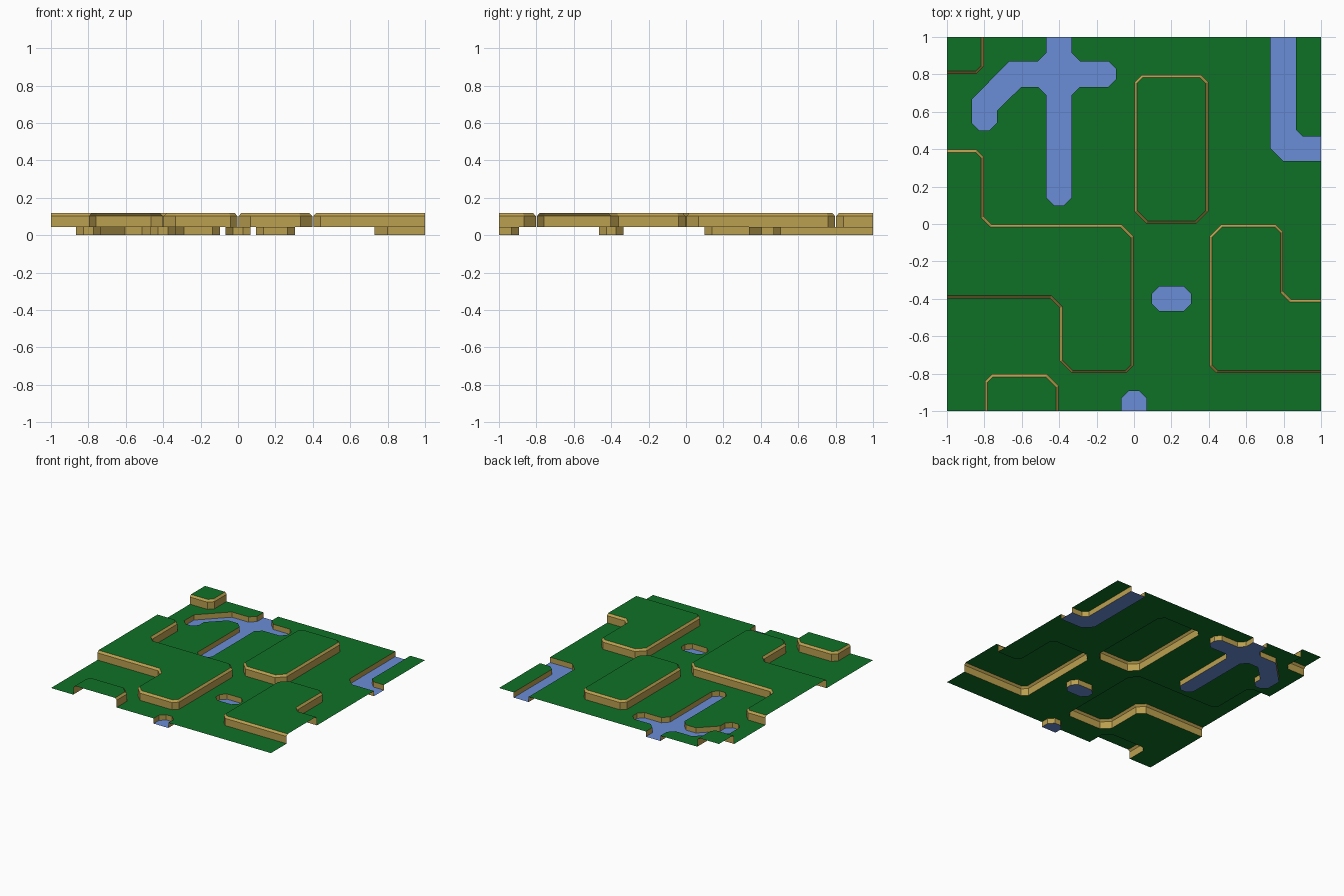
import bpy, bmesh
from mathutils import Vector
from mathutils.geometry import delaunay_2d_cdt, intersect_point_tri_2d

if "Cube" in bpy.data.objects:
    bpy.data.objects.remove(bpy.data.objects["Cube"])

WATER_Z, GROUND_Z, WALL_Z, TOP_Z = 0.0, 0.043, 0.102, 0.118


def material(name, rgb):
    m = bpy.data.materials.new(name)
    m.diffuse_color = (*rgb, 1)
    m.use_nodes = True
    m.node_tree.nodes["Principled BSDF"].inputs["Base Color"].default_value = m.diffuse_color
    return m


GREEN = material("grass green", (0.005, 0.165, 0.019))
BLUE = material("water blue", (0.145, 0.27, 0.68))
TAN = material("cliff tan", (0.50, 0.35, 0.08))


def outline(corners):
    """Counter-clockwise corners (x, y[, cut]) -> polygon with cut corners."""
    pts, n = [], len(corners)
    for i, c in enumerate(corners):
        p = Vector(c[:2])
        if len(c) < 3:
            pts.append(p)
            continue
        for q in (corners[i - 1], corners[(i + 1) % n]):
            pts.append(p + (Vector(q[:2]) - p).normalized() * c[2])
    return pts


def on_border(a, b):
    return any(abs(a[k] - b[k]) < 1e-5 and abs(abs(a[k]) - 1) < 1e-5 for k in (0, 1))


def inset(pts, d):
    """Move every edge inwards, except those on the tile border."""
    n, out = len(pts), []

    def line(i):
        a, b = pts[i % n], pts[(i + 1) % n]
        t = (b - a).normalized()
        nrm = Vector((-t.y, t.x))
        return nrm, nrm.dot(a) + (0 if on_border(a, b) else d)

    for i in range(n):
        (n1, c1), (n2, c2) = line(i - 1), line(i)
        det = n1.x * n2.y - n1.y * n2.x
        out.append(Vector(((c1 * n2.y - c2 * n1.y) / det, (n1.x * c2 - n2.x * c1) / det)))
    return out


def inside(p, poly):
    hit = False
    for a, b in zip(poly, poly[1:] + poly[:1]):
        if (a.y > p.y) != (b.y > p.y) and p.x < a.x + (p.y - a.y) * (b.x - a.x) / (b.y - a.y):
            hit = not hit
    return hit


def add_object(name, bm, *mats):
    mesh = bpy.data.meshes.new(name)
    bm.to_mesh(mesh)
    bm.free()
    for m in mats:
        mesh.materials.append(m)
    ob = bpy.data.objects.new(name, mesh)
    bpy.context.collection.objects.link(ob)


def ring(bm, pts, z):
    return [bm.verts.new((p.x, p.y, z)) for p in pts]


def walls(bm, low, high, pts, flip=False):
    """Band of quads between two rings, left open on the tile border."""
    n = len(pts)
    for i in range(n):
        j = (i + 1) % n
        if not on_border(pts[i], pts[j]):
            quad = [low[i], low[j], high[j], high[i]]
            f = bm.faces.new(quad[::-1] if flip else quad)
            f.material_index = 1


# Raised plateaus
plateaus = {
    "corner_plateau": [(-1, .8), (-.8, .8, .04), (-.8, 1), (-1, 1)],
    "middle_plateau": [(0, 0, .065), (.4, 0, .065), (.4, .8, .04), (0, .8, .04)],
    "left_plateau": [(-1, -.4), (-.4, -.4, .05), (-.4, -.8, .065), (0, -.8, .04),
                     (0, 0, .065), (-.8, 0, .04), (-.8, .4, .04), (-1, .4)],
    "right_plateau": [(.4, -.8, .04), (1, -.8), (1, -.4), (.8, -.4, .04),
                      (.8, 0, .04), (.4, 0, .065)],
    "front_plateau": [(-.8, -1), (-.4, -1), (-.4, -.8, .065), (-.8, -.8, .04)],
}
# Sunken water
waters = {
    "forked_river": [(-.467, 1), (-.467, .87, .046), (-.665, .87), (-.867, .667),
                     (-.867, .5, .04), (-.733, .5, .04), (-.733, .605), (-.603, .733),
                     (-.467, .733, .046), (-.467, .1, .04), (-.335, .1, .04),
                     (-.335, .733, .046), (-.097, .733, .04), (-.097, .87, .04),
                     (-.335, .87, .046), (-.335, 1)],
    "bent_river": [(.73, 1), (.73, .337, .068), (1, .337), (1, .467),
                   (.866, .467, .038), (.866, 1)],
    "pond": [(.095, -.465, .04), (.305, -.465, .04), (.305, -.333, .04), (.095, -.333, .04)],
    "front_pool": [(-.067, -1), (.067, -1), (.067, -.893, .04), (-.067, -.893, .04)],
}

holes = []
for name, corners in plateaus.items():
    foot = inset(outline(corners), 0.003)
    rim = inset(foot, 0.014)
    holes.append(foot)
    bm = bmesh.new()
    base, mid, top = ring(bm, foot, GROUND_Z), ring(bm, foot, WALL_Z), ring(bm, rim, TOP_Z)
    walls(bm, base, mid, foot)
    walls(bm, mid, top, foot)
    bm.faces.new(top)
    add_object(name, bm, GREEN, TAN)

for name, corners in waters.items():
    shore = outline(corners)
    holes.append(shore)
    bm = bmesh.new()
    bed, bank = ring(bm, shore, WATER_Z), ring(bm, shore, GROUND_Z)
    walls(bm, bed, bank, shore, flip=True)
    bm.faces.new(bed)
    bmesh.ops.delete(bm, geom=[v for v in bm.verts if not v.link_faces], context='VERTS')
    add_object(name, bm, BLUE, TAN)

# Ground sheet: the full square with the plateau and water outlines left out
pts = [Vector(p) for p in ((-1, -1), (1, -1), (1, 1), (-1, 1))]
edges = [(0, 1), (1, 2), (2, 3), (3, 0)]
for h in holes:
    s, n = len(pts), len(h)
    pts += h
    edges += [(s + i, s + (i + 1) % n) for i in range(n)]
verts, _, tris, *_ = delaunay_2d_cdt(pts, edges, [], 0, 1e-5)
bm = bmesh.new()
vs = ring(bm, verts, GROUND_Z)
for t in tris:
    centre = sum((verts[i] for i in t), Vector((0, 0))) / len(t)
    if not any(inside(centre, h) for h in holes):
        bm.faces.new([vs[i] for i in t])
for f in bm.faces:
    f.normal_update()
    if f.normal.z < 0:
        f.normal_flip()
bmesh.ops.delete(bm, geom=[v for v in bm.verts if not v.link_faces], context='VERTS')
add_object("ground", bm, GREEN)
